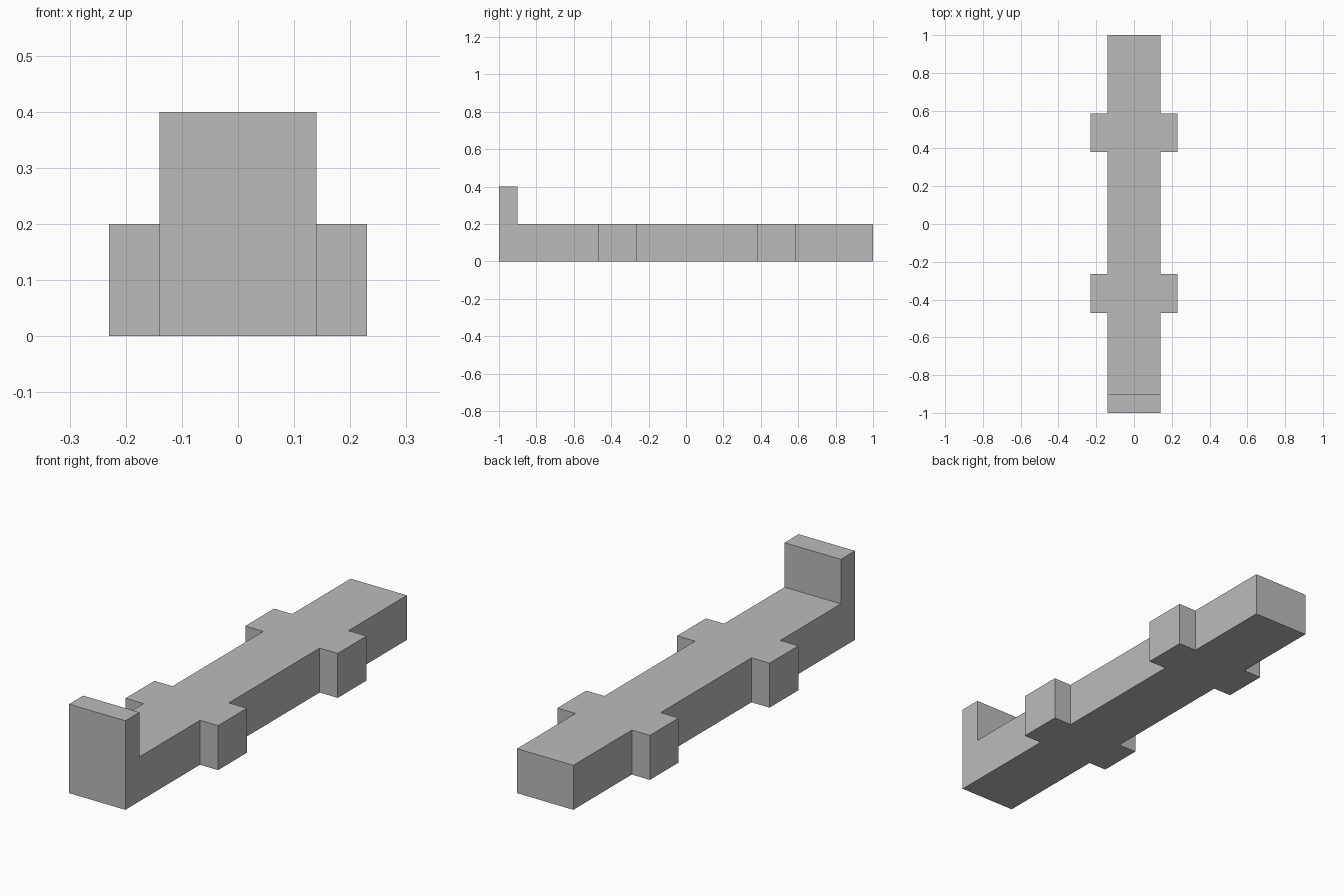
import bpy
import bmesh

cube = bpy.data.objects.get("Cube")
if cube:
    bpy.data.objects.remove(cube, do_unlink=True)

# Overall sizes
BODY_X, TAB_X = 0.14, 0.23
DECK_Z, WALL_Z = 0.2, 0.4
WALL_Y = -0.9
TABS = [(-0.47, -0.265), (0.38, 0.585)]

# Single flat grey
grey = bpy.data.materials.new("plain grey")
grey.use_nodes = True
colour = (0.5, 0.5, 0.5, 1.0)
grey.diffuse_color = colour
grey.node_tree.nodes["Principled BSDF"].inputs["Base Color"].default_value = colour

# Plan outline: long bar with two pairs of side tabs
side = [(BODY_X, -1)]
for y0, y1 in TABS:
    side += [(BODY_X, y0), (TAB_X, y0), (TAB_X, y1), (BODY_X, y1)]
side.append((BODY_X, 1))
outline = side + [(-x, y) for x, y in reversed(side)]

bm = bmesh.new()
base = bm.faces.new([bm.verts.new((x, y, 0)) for x, y in outline])


def extrude_up(face, height):
    """Raise a face, leaving walls behind it."""
    result = bmesh.ops.extrude_face_region(bm, geom=[face], use_keep_orig=face is base)
    verts = [v for v in result["geom"] if isinstance(v, bmesh.types.BMVert)]
    bmesh.ops.translate(bm, verts=verts, vec=(0, 0, height))


# Deck thickness
extrude_up(base, DECK_Z)

# Upright end wall, raised from the front strip of the deck
bmesh.ops.bisect_plane(bm, geom=bm.verts[:] + bm.edges[:] + bm.faces[:],
                       plane_co=(0, WALL_Y, 0), plane_no=(0, 1, 0))
bm.normal_update()
strip = next(f for f in bm.faces
             if all(v.co.z > DECK_Z - 0.01 and v.co.y < WALL_Y + 0.01 for v in f.verts))
extrude_up(strip, WALL_Z - DECK_Z)
for face in [f for f in bm.faces if f is not base and f.is_valid
             and all(abs(v.co.z - DECK_Z) < 0.001 and v.co.y < WALL_Y + 0.01 for v in f.verts)]:
    bm.faces.remove(face)

# Merge coplanar pieces into clean flat faces
bmesh.ops.recalc_face_normals(bm, faces=bm.faces[:])
bmesh.ops.dissolve_limit(bm, angle_limit=0.01, verts=bm.verts[:], edges=bm.edges[:])

mesh = bpy.data.meshes.new("tabbed_bar")
bm.to_mesh(mesh)
bm.free()
mesh.materials.append(grey)
bar = bpy.data.objects.new("tabbed_bar_with_end_wall", mesh)
bpy.context.collection.objects.link(bar)
